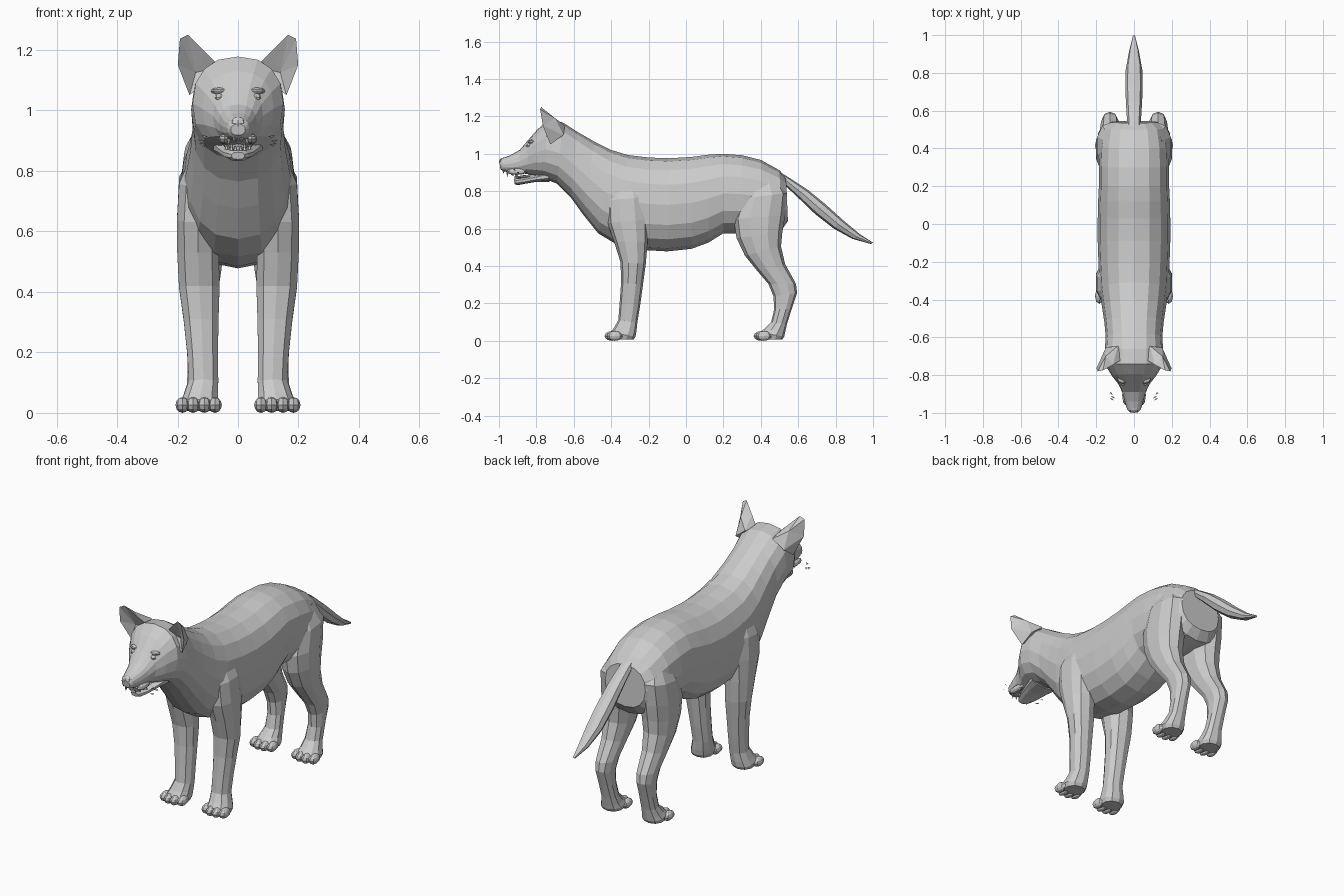
import bpy, bmesh
from math import sin, cos, pi, copysign
from mathutils import Matrix, Vector


def finish(name, bm, mirror=False):
    bmesh.ops.recalc_face_normals(bm, faces=bm.faces)
    me = bpy.data.meshes.new(name)
    bm.to_mesh(me)
    bm.free()
    ob = bpy.data.objects.new(name, me)
    bpy.context.collection.objects.link(ob)
    if mirror:
        ob.modifiers.new("Mirror", 'MIRROR').use_mirror_merge = False
    return ob


def loft(name, rings, sides, power=2.3, mirror=False):
    """Each ring: y1, z1, y2, z2 (opposite edges seen from the side), x centre, half width."""
    bm = bmesh.new()
    loops = []
    e = 2 / power
    for y1, z1, y2, z2, xc, hw in rings:
        loop = []
        for i in range(sides):
            a = 2 * pi * i / sides
            c = copysign(abs(cos(a)) ** e, cos(a))
            s = copysign(abs(sin(a)) ** e, sin(a))
            loop.append(bm.verts.new((xc + hw * s,
                                      (y1 + y2) / 2 + c * (y1 - y2) / 2,
                                      (z1 + z2) / 2 + c * (z1 - z2) / 2)))
        loops.append(loop)
    for a, b in zip(loops, loops[1:]):
        for i in range(sides):
            j = (i + 1) % sides
            bm.faces.new((a[i], a[j], b[j], b[i]))
    bm.faces.new(loops[0])
    bm.faces.new(loops[-1])
    return finish(name, bm, mirror)


def blobs(name, items, mirror=True):
    """Faceted ellipsoids: (centre, radii)."""
    bm = bmesh.new()
    for c, r in items:
        m = Matrix.Translation(Vector(c)) @ Matrix.Diagonal((*r, 1))
        bmesh.ops.create_uvsphere(bm, u_segments=8, v_segments=6, radius=1, matrix=m)
    return finish(name, bm, mirror)


# Torso, neck, skull and muzzle in one loft, rump to nose
loft("body", [
    (.535, .87, .545, .64, 0, .125), (.50, .912, .51, .59, 0, .165),
    (.40, .967, .40, .575, 0, .182), (.30, .992, .30, .575, 0, .186),
    (.20, 1.0, .20, .575, 0, .186), (.12, .995, .12, .525, 0, .19),
    (.03, .983, .03, .492, 0, .192), (-.09, .976, -.10, .478, 0, .192),
    (-.20, .98, -.22, .485, 0, .188), (-.31, .993, -.37, .515, 0, .182),
    (-.40, 1.02, -.47, .575, 0, .170), (-.49, 1.065, -.55, .675, 0, .157),
    (-.58, 1.117, -.615, .765, 0, .150), (-.66, 1.168, -.69, .84, 0, .155),
    (-.74, 1.178, -.76, .868, 0, .150), (-.795, 1.13, -.81, .882, 0, .118),
    (-.845, 1.072, -.85, .892, 0, .083), (-.89, 1.02, -.89, .896, 0, .063),
    (-.94, .992, -.94, .90, 0, .050), (-.985, .975, -.98, .908, 0, .036),
    (-.998, .955, -.992, .918, 0, .024)], 16)

# Lower jaw and tongue
loft("lower_jaw", [
    (-.74, .91, -.73, .85, 0, .085), (-.81, .885, -.80, .85, 0, .068),
    (-.87, .872, -.87, .838, 0, .050), (-.905, .87, -.90, .832, 0, .035),
    (-.92, .862, -.916, .838, 0, .022)], 10)
loft("tongue", [(-.80, .892, -.80, .87, 0, .035), (-.87, .885, -.87, .868, 0, .030),
                (-.905, .88, -.905, .868, 0, .018)], 8)

# Tail
loft("tail", [
    (.46, .93, .44, .86, 0, .035), (.55, .873, .52, .84, 0, .036),
    (.65, .808, .61, .755, 0, .042), (.74, .735, .69, .678, 0, .046),
    (.84, .645, .79, .600, 0, .044), (.93, .570, .89, .545, 0, .027),
    (1.0, .525, .99, .517, 0, .006)], 8)

# Front legs, shoulder to paw
loft("front_leg", [
    (-.40, .86, -.24, .88, .10, .05), (-.425, .75, -.21, .77, .125, .073),
    (-.42, .63, -.20, .65, .132, .073), (-.385, .53, -.205, .53, .132, .072),
    (-.35, .42, -.215, .41, .128, .070), (-.347, .31, -.23, .30, .122, .060),
    (-.355, .20, -.245, .19, .117, .053), (-.362, .11, -.26, .10, .114, .051),
    (-.385, .07, -.265, .05, .122, .058), (-.405, .045, -.27, .022, .127, .064),
    (-.405, .010, -.28, .006, .127, .055)], 10, mirror=True)

# Hind legs, hip to paw
loft("hind_leg", [
    (.33, .87, .49, .87, .10, .05), (.29, .76, .54, .79, .118, .080),
    (.255, .65, .53, .67, .122, .082), (.27, .55, .515, .58, .122, .080),
    (.315, .455, .508, .505, .124, .072), (.38, .375, .53, .41, .126, .060),
    (.44, .305, .588, .305, .127, .050), (.467, .24, .594, .255, .128, .044),
    (.472, .17, .565, .17, .126, .043), (.455, .10, .54, .09, .124, .046),
    (.42, .065, .53, .045, .127, .056), (.395, .045, .525, .022, .128, .064),
    (.395, .010, .515, .006, .128, .055)], 10, mirror=True)

# Four toes on every paw
for label, y in (("front", -.385), ("hind", .412)):
    blobs(label + "_toes", [
        ((.130 + k * .037, y - .016 + .014 * abs(k), .026),
         (.023, .042, .026)) for k in (-1.45, -.5, .5, 1.45)])

# Ears: rim around a sunken inner point, with a rounded back
bm = bmesh.new()
v = [bm.verts.new(p) for p in (
    (.06, -.715, 1.145), (.11, -.745, 1.195), (.165, -.775, 1.25), (.192, -.78, 1.237),
    (.199, -.765, 1.15), (.160, -.725, 1.05), (.14, -.71, 1.125),
    (.085, -.645, 1.150), (.150, -.655, 1.10), (.15, -.70, 1.19))]
for i in range(6):
    bm.faces.new((v[i], v[(i + 1) % 6], v[6]))
for f in ((0, 1, 7), (1, 9, 7), (1, 2, 9), (2, 3, 9), (3, 4, 9), (4, 8, 9),
          (9, 8, 7), (4, 5, 8), (5, 0, 7, 8)):
    bm.faces.new([v[i] for i in f])
finish("ear", bm, True)

# Face details
blobs("eye", [((.060, -.838, 1.043), (.017, .017, .013))])
blobs("brow", [((.060, -.822, 1.064), (.030, .024, .012))])
blobs("lip", [((.045, -.905, .905), (.018, .055, .018))])
blobs("nose", [((0, -.978, .958), (.027, .022, .021))], False)

# Teeth along both jaws
bm = bmesh.new()
for x, y, z, h, up in ((.030, -.955, .892, .030, 0), (.012, -.975, .902, .016, 0),
                       (.045, -.90, .888, .018, 0), (.022, -.908, .882, .030, 1),
                       (.009, -.914, .876, .016, 1), (.038, -.87, .880, .018, 1)):
    m = Matrix.Translation((x, y, z)) @ Matrix.Rotation(0 if up else pi, 4, 'X')
    bmesh.ops.create_cone(bm, cap_ends=True, segments=5, radius1=.007, radius2=.001,
                          depth=h, matrix=m)
finish("teeth", bm, True)

# Loose whisker slivers beside the muzzle
bm = bmesh.new()
for x, y, z in ((.100, -.925, .915), (.110, -.905, .90), (.105, -.935, .888)):
    bm.faces.new([bm.verts.new(p) for p in (
        (x, y, z), (x + .022, y + .010, z + .004), (x + .012, y + .014, z - .008))])
finish("whiskers", bm, True)
